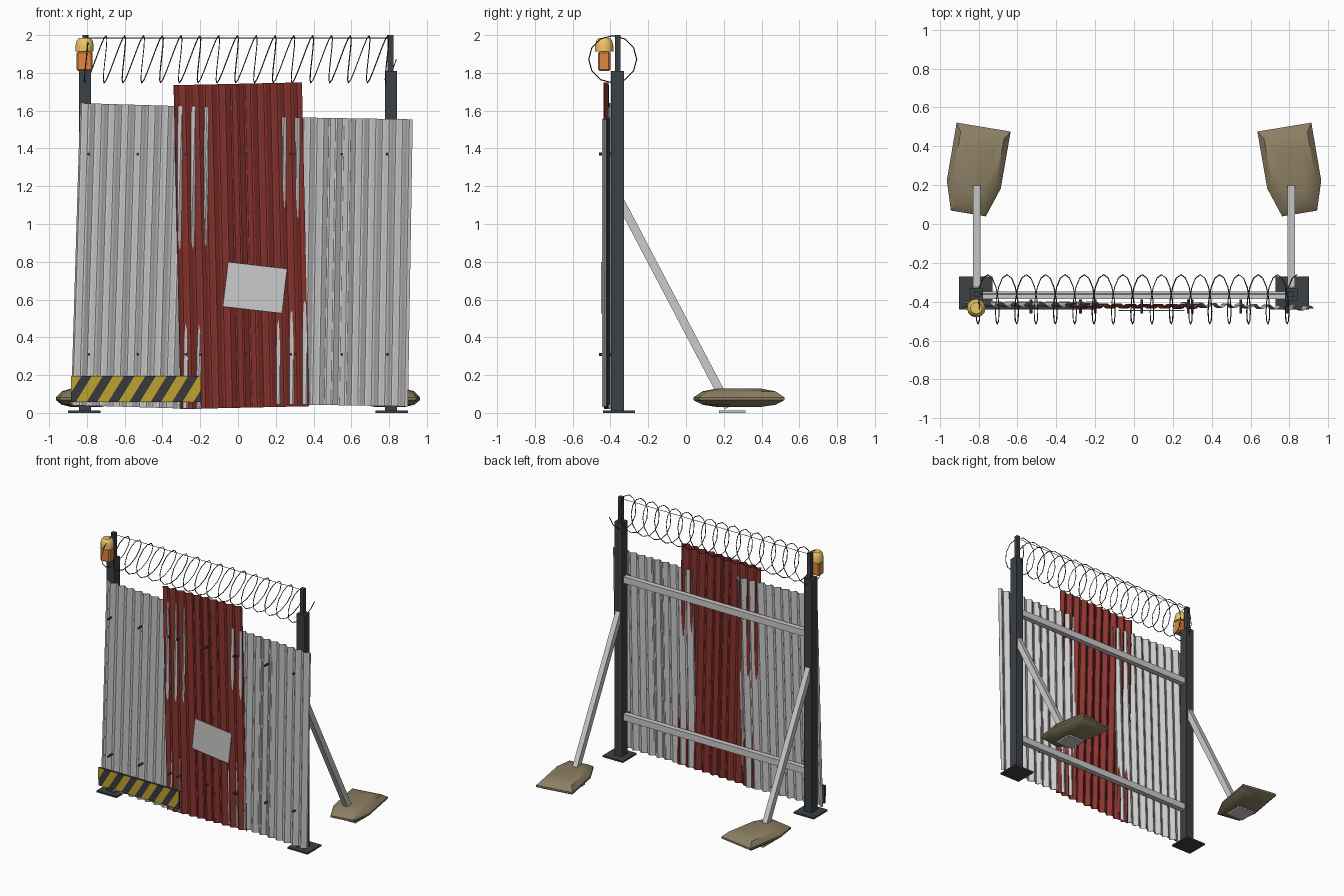
import bpy, bmesh, math
from mathutils import Vector, Matrix

if "Cube" in bpy.data.objects:
    bpy.data.objects.remove(bpy.data.objects["Cube"])


def mat(name, rgb):
    m = bpy.data.materials.new(name)
    m.diffuse_color = (*rgb, 1)
    m.use_nodes = True
    m.node_tree.nodes["Principled BSDF"].inputs["Base Color"].default_value = m.diffuse_color
    return m


DARK = mat("dark_steel", (0.045, 0.052, 0.058))
RED = mat("rust_red", (0.26, 0.035, 0.028))
BAG = mat("burlap", (0.26, 0.21, 0.125))
BLACK = mat("black_paint", (0.04, 0.042, 0.048))
YELLOW = mat("yellow_paint", (0.52, 0.36, 0.03))
ORANGE = mat("orange_plastic", (0.75, 0.24, 0.05))
AMBER = mat("amber_lens", (0.85, 0.56, 0.13))
WIRE = mat("wire_steel", (0.06, 0.06, 0.065))


def obj(name, bm, material=None, smooth=False):
    bmesh.ops.recalc_face_normals(bm, faces=bm.faces)
    me = bpy.data.meshes.new(name)
    bm.to_mesh(me)
    bm.free()
    o = bpy.data.objects.new(name, me)
    bpy.context.collection.objects.link(o)
    if material:
        me.materials.append(material)
    if smooth:
        bpy.ops.object.select_all(action='DESELECT')
        o.select_set(True)
        bpy.context.view_layer.objects.active = o
        bpy.ops.object.shade_smooth_by_angle()
    return o


def box(name, loc, size, material=None, rot=(0, 0, 0), bevel=0):
    bm = bmesh.new()
    bmesh.ops.create_cube(bm, size=1, matrix=Matrix.Diagonal((*size, 1)))
    if bevel:
        bmesh.ops.bevel(bm, geom=bm.edges[:], offset=bevel, segments=1, affect='EDGES')
    o = obj(name, bm, material)
    o.location, o.rotation_euler = loc, rot
    return o


def prism(bm, rings):
    """Skin a list of closed rings and cap both ends."""
    vs = [[bm.verts.new(p) for p in r] for r in rings]
    n = len(vs[0])
    for a, b in zip(vs, vs[1:]):
        for i in range(n):
            bm.faces.new((a[i], a[(i + 1) % n], b[(i + 1) % n], b[i]))
    bm.faces.new(vs[0])
    bm.faces.new(vs[-1])


def wire(name, pts, r):
    cu = bpy.data.curves.new(name, 'CURVE')
    cu.dimensions = '3D'
    cu.bevel_depth, cu.bevel_resolution = r, 0
    s = cu.splines.new('POLY')
    s.points.add(len(pts) - 1)
    for p, co in zip(s.points, pts):
        p.co = (*co, 1)
    o = bpy.data.objects.new(name, cu)
    bpy.context.collection.objects.link(o)
    cu.materials.append(WIRE)


# Corrugated sheets: overlapping, each leaning slightly
PITCH, AMP = 0.07, 0.0115


def sheet(name, cx, cz, w, h, y0, yaw, tilt, phase, material=None):
    bm = bmesh.new()
    n = int(w / PITCH * 8)
    front, back = [], []
    for i in range(n + 1):
        u = -w / 2 + w * i / n
        y = yaw * u - AMP * math.cos(math.tau * (u + phase) / PITCH)
        front.append((u, y - 0.0015))
        back.append((u, y + 0.0015))
    outline = front + back[::-1]
    rings = [[bm.verts.new((u, y, z)) for u, y in outline] for z in (-h / 2, h / 2)]
    m = len(outline)
    for i in range(m):
        j = (i + 1) % m
        bm.faces.new((rings[0][i], rings[0][j], rings[1][j], rings[1][i]))
    for r in rings:
        for i in range(n):
            bm.faces.new((r[i], r[i + 1], r[m - 2 - i], r[m - 1 - i]))
    o = obj(name, bm, material, smooth=True)
    o.location, o.rotation_euler = (cx, y0, cz), (0, tilt, 0)


sheet("left_sheet", -0.515, 0.83, 0.69, 1.60, -0.412, 0.0, 0.03, -0.542)
sheet("middle_sheet", 0.0175, 0.885, 0.68, 1.715, -0.423, -0.004, -0.022, 0, RED)
sheet("right_sheet", 0.5625, 0.80, 0.70, 1.52, -0.423, -0.03, 0.0166, 0.543)

# Rails, and bolts through the sheets
for level, z in (("lower", 0.31), ("upper", 1.37)):
    box(level + "_rail", (0, -0.367, z), (1.57, 0.04, 0.05))
    for i, x in enumerate((-0.79, -0.53, -0.275, -0.2, 0.04, 0.28, 0.3, 0.55, 0.79)):
        bm = bmesh.new()
        bmesh.ops.create_cone(bm, cap_ends=True, segments=6, radius1=0.008, radius2=0.008,
                              depth=0.07, matrix=Matrix.Rotation(math.pi / 2, 4, 'X'))
        o = obj(f"{level}_bolt_{i}", bm, DARK)
        o.location = (x, -0.425, z)

# Patch plate
box("patch_plate", (0.09, -0.446, 0.663), (0.315, 0.006, 0.238), rot=(0, 0.115, 0))

# Hazard board with slanted stripes, clipped to the board
X0, X1, Z0, Z1 = -0.884, -0.197, 0.058, 0.195
box("hazard_board", ((X0 + X1) / 2, -0.433, (Z0 + Z1) / 2), (X1 - X0, 0.014, Z1 - Z0), BLACK)
bm = bmesh.new()
for i in range(-1, 7):
    x = X0 + 0.025 + i * 0.113
    quad = [bm.verts.new((a, -0.4412, b)) for a, b in
            ((x, Z0), (x + 0.058, Z0), (x + 0.143, Z1), (x + 0.085, Z1))]
    bm.faces.new(quad)
for co, no in ((X0, -1), (X1, 1)):
    bmesh.ops.bisect_plane(bm, geom=bm.verts[:] + bm.edges[:] + bm.faces[:],
                           plane_co=(co, 0, 0), plane_no=(no, 0, 0), clear_outer=True)
obj("hazard_stripes", bm, YELLOW)

# Sandbag outline seen from above (right side)
OUT = [(0.913, 0.522), (0.635, 0.476), (0.686, 0.183), (0.763, 0.039), (0.943, 0.069), (0.964, 0.224)]
BX, BY = 0.81, 0.28

for side, s in (("left", -1), ("right", 1)):
    # Post, extension and base plate
    box(side + "_post", (s * 0.81, -0.363, 0.91), (0.065, 0.068, 1.80), DARK)
    box(side + "_post_extension", (s * 0.807, -0.361, 1.88), (0.03, 0.03, 0.24), DARK)
    box(side + "_base_plate", (s * 0.815, -0.355, 0.006), (0.172, 0.17, 0.012), DARK)
    # Rear brace with foot plate
    a, b = Vector((s * 0.81, -0.345, 1.115)), Vector((s * 0.81, 0.225, 0.03))
    d = b - a
    o = box(side + "_brace", (a + b) / 2, (0.04, 0.045, d.length))
    o.rotation_euler = d.to_track_quat('Z', 'Y').to_euler()
    o.rotation_euler = (math.atan2(-d.y, d.z), 0, 0)
    box(side + "_foot_plate", (s * 0.81, 0.245, 0.006), (0.14, 0.14, 0.012))
    # Sandbag
    bm = bmesh.new()
    prism(bm, [[(s * (BX + (x - BX) * k), BY + (y - BY) * k, z) for x, y in OUT]
               for k, z in ((0.5, 0.032), (0.8, 0.043), (1, 0.068), (1, 0.082), (0.8, 0.114), (0.5, 0.128))])
    obj(side + "_sandbag", bm, BAG, smooth=True)

# Warning beacon: box body and domed lens
box("beacon_body", (-0.812, -0.433, 1.862), (0.084, 0.064, 0.104), ORANGE, bevel=0.008)
bm = bmesh.new()
prism(bm, [[(-0.812 + r * math.cos(math.tau * i / 12), -0.433 + r * math.sin(math.tau * i / 12), z)
            for i in range(12)]
           for r, z in ((0.048, 1.912), (0.048, 1.945), (0.041, 1.973), (0.03, 1.985))])
obj("beacon_lens", bm, AMBER, smooth=True)

# Coiled wire: leaning helix, plus its straight support strand
coil = []
for i in range(3, 17 * 12 + 1):
    t = math.tau * i / 12
    coil.append((-0.853 + 0.0995 * i / 12 + 0.03 * math.sin(t),
                 -0.388 + 0.127 * math.cos(t), 1.872 + 0.125 * math.sin(t)))
wire("coiled_wire", coil, 0.003)
wire("support_strand", [(-0.807, -0.361, 1.985), (0.807, -0.361, 1.985)], 0.002)
